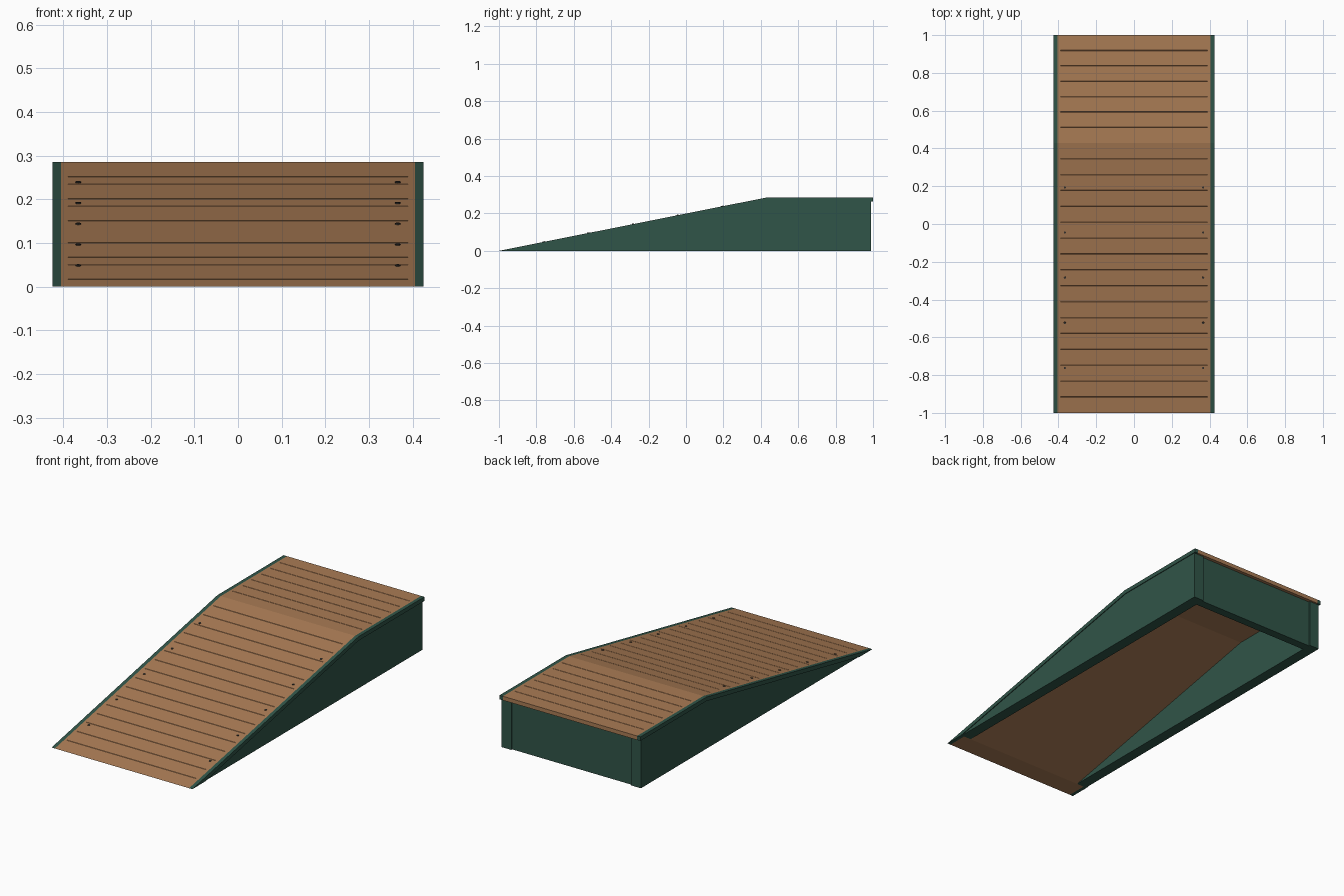
import bpy, bmesh, math
from mathutils import Matrix

if "Cube" in bpy.data.objects:
    bpy.data.objects.remove(bpy.data.objects["Cube"])

KINK, TOP, THICK = 0.43, 0.285, 0.022
SLOPE = TOP / (KINK + 1)


def height(y):
    return min(TOP, (y + 1) * SLOPE)


def material(name, color):
    m = bpy.data.materials.new(name)
    m.diffuse_color = (*color, 1)
    m.use_nodes = True
    m.node_tree.nodes["Principled BSDF"].inputs["Base Color"].default_value = m.diffuse_color
    return m


wood = material("wood", (0.40, 0.20, 0.09))
green = material("green_paint", (0.03, 0.09, 0.065))
steel = material("dark_steel", (0.04, 0.035, 0.03))


def finish(bm, name, mat):
    bmesh.ops.recalc_face_normals(bm, faces=bm.faces)
    me = bpy.data.meshes.new(name)
    bm.to_mesh(me)
    bm.free()
    me.materials.append(mat)
    ob = bpy.data.objects.new(name, me)
    bpy.context.collection.objects.link(ob)
    return ob


def extrude_profile(name, pts, x0, x1, mat):
    """Sweep a (y, z) side profile from x0 to x1."""
    bm = bmesh.new()
    face = bm.faces.new([bm.verts.new((x0, y, z)) for y, z in pts])
    geo = bmesh.ops.extrude_face_region(bm, geom=[face])["geom"]
    verts = [g for g in geo if isinstance(g, bmesh.types.BMVert)]
    bmesh.ops.translate(bm, verts=verts, vec=(x1 - x0, 0, 0))
    return finish(bm, name, mat)


# Shared sheet profile: ramp plus flat landing
under = [(1, TOP - THICK), (KINK + 0.002, TOP - THICK), (-1 + THICK / SLOPE, 0)]
sheet = [(-1, 0), (KINK, TOP), (1, TOP)] + under

# Deck surface with plank grooves
ramp_lines = [-1 + (KINK + 1) * i / 17 for i in range(1, 17)]
flat_lines = [KINK + (1 - KINK) * i / 7 for i in range(1, 7)]


def groove(y, w=0.0015, d=0.002):
    return [(y - w, height(y - w)), (y, height(y) - d), (y + w, height(y + w))]


top = [(-1, 0)]
for y in ramp_lines:
    top += groove(y)
top.append((KINK, TOP))
for y in flat_lines:
    top += groove(y)
top.append((1, TOP))
extrude_profile("plank_deck", top + under, -0.39, 0.39, wood)

# Side walls, edge trim and plain deck borders
wall = [(-1 + THICK / SLOPE, 0), (KINK + 0.002, TOP - THICK),
        (0.99, TOP - THICK), (0.99, 0)]
for s, side in ((-1, "left"), (1, "right")):
    extrude_profile(side + "_deck_border", sheet, s * 0.39, s * 0.405, wood)
    extrude_profile(side + "_edge_trim", sheet, s * 0.405, s * 0.425, green)
    extrude_profile(side + "_wall", wall, s * 0.361, s * 0.421, green)

# Recessed back panel
back = [(0.935, 0), (0.982, 0), (0.982, TOP - THICK), (0.935, TOP - THICK)]
extrude_profile("back_panel", back, -0.361, 0.361, green)

# Screw heads along both ramp edges
bm = bmesh.new()
tilt = Matrix.Rotation(math.atan(SLOPE), 4, 'X')
for s in (-1, 1):
    for i in range(5):
        y = -0.762 + i * 0.239
        bmesh.ops.create_cone(
            bm, cap_ends=True, segments=8, radius1=0.006, radius2=0.006, depth=0.006,
            matrix=Matrix.Translation((s * 0.366, y, height(y))) @ tilt)
finish(bm, "screw_heads", steel)
